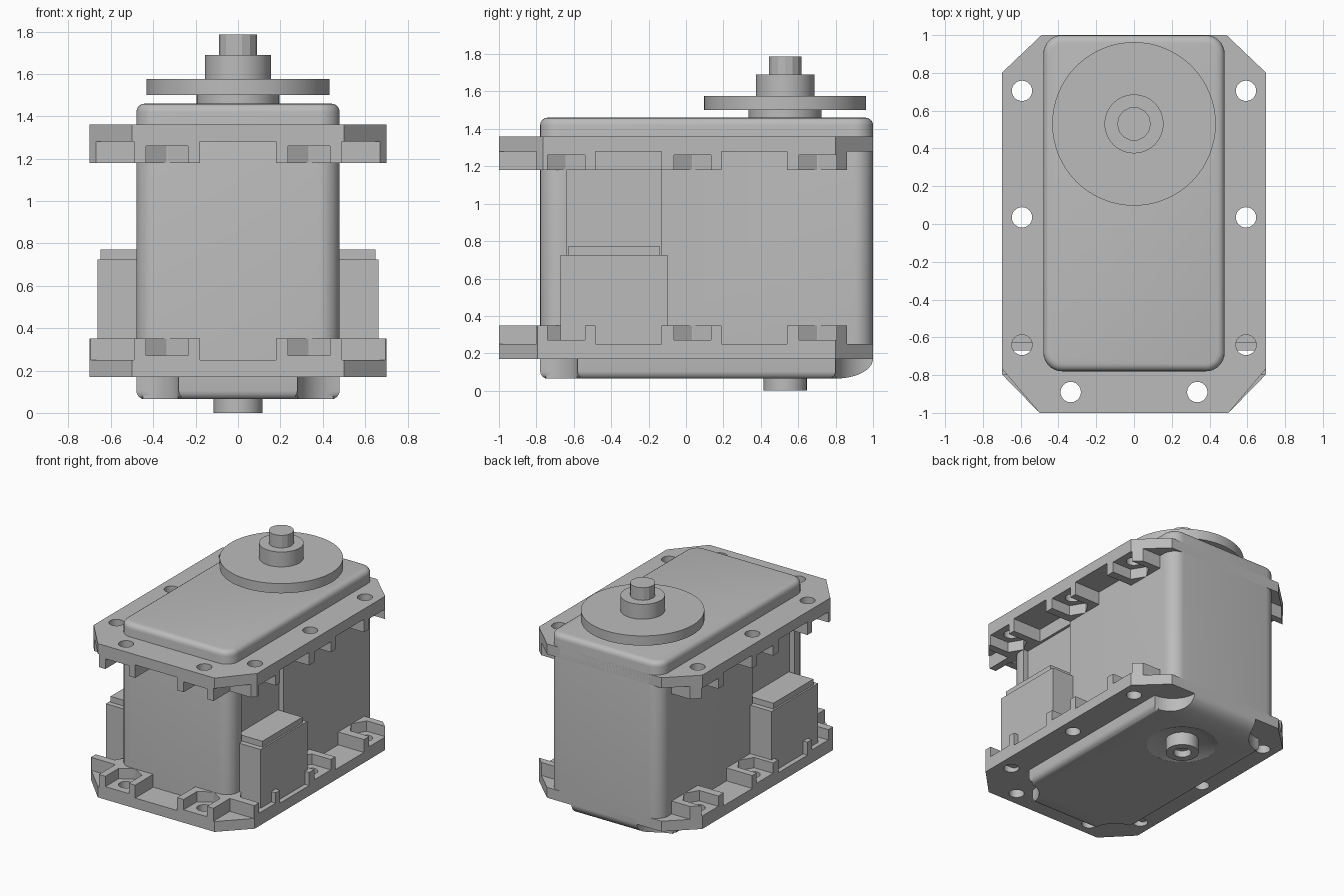
import bpy, bmesh
from math import sin, cos, pi, radians
from mathutils import Vector

default = bpy.data.objects.get("Cube")
if default:
    bpy.data.objects.remove(default, do_unlink=True)

grey = bpy.data.materials.new("plain_grey")
grey.use_nodes = True
grey.diffuse_color = (0.5, 0.5, 0.5, 1)
grey.node_tree.nodes["Principled BSDF"].inputs["Base Color"].default_value = (0.5, 0.5, 0.5, 1)

HALF, FRONT, BACK = 0.48, -0.78, 1.0     # case footprint
AXIS_Y = 0.53                            # output shaft position


def prism(bm, pts, lo, hi, sideways=False):
    """Extrude a polygon along z, or a (y, z) polygon along x."""
    def place(u, v, w):
        return (w, u, v) if sideways else (u, v, w)
    a = [bm.verts.new(place(u, v, lo)) for u, v in pts]
    b = [bm.verts.new(place(u, v, hi)) for u, v in pts]
    bm.faces.new(a[::-1])
    bm.faces.new(b)
    for i in range(len(pts)):
        j = (i + 1) % len(pts)
        bm.faces.new((a[i], a[j], b[j], b[i]))


def rect(x0, x1, y0, y1):
    return [(x0, y0), (x1, y0), (x1, y1), (x0, y1)]


def circle(x, y, r, n=24):
    return [(x + r * cos(2 * pi * i / n), y + r * sin(2 * pi * i / n)) for i in range(n)]


def mirrored(pts):
    return [(-x, y) for x, y in reversed(pts)]


def finish(bm, name, material=True):
    bmesh.ops.recalc_face_normals(bm, faces=bm.faces[:])
    mesh = bpy.data.meshes.new(name)
    bm.to_mesh(mesh)
    bm.free()
    ob = bpy.data.objects.new(name, mesh)
    bpy.context.collection.objects.link(ob)
    if material:
        mesh.materials.append(grey)
    return ob


def activate(ob):
    bpy.ops.object.select_all(action='DESELECT')
    ob.select_set(True)
    bpy.context.view_layer.objects.active = ob


def smooth(ob):
    activate(ob)
    bpy.ops.object.shade_smooth_by_angle(angle=radians(32))


def boolean(ob, tool_bm, operation='DIFFERENCE'):
    tool = finish(tool_bm, "cutter", False)
    tool.hide_render = True
    mod = ob.modifiers.new("cut", 'BOOLEAN')
    mod.object, mod.operation, mod.solver = tool, operation, 'EXACT'
    activate(ob)
    bpy.ops.object.modifier_apply(modifier=mod.name)
    bpy.data.objects.remove(tool, do_unlink=True)


def lathe(profile, segments):
    bm = bmesh.new()
    verts = [bm.verts.new((r, AXIS_Y, z)) for r, z in profile]
    edges = [bm.edges.new(pair) for pair in zip(verts, verts[1:])]
    bmesh.ops.spin(bm, geom=verts + edges, cent=(0, AXIS_Y, 0), axis=(0, 0, 1),
                   angle=2 * pi, steps=segments)
    bmesh.ops.remove_doubles(bm, verts=bm.verts[:], dist=0.0005)
    return bm


def bevel(bm, edges, width, segments):
    bmesh.ops.bevel(bm, geom=edges, offset=width, offset_type='OFFSET', segments=segments,
                    profile=0.5, affect='EDGES', clamp_overlap=False)


def level_edges(bm, z):
    return [e for e in bm.edges if all(abs(v.co.z - z) < 1e-4 for v in e.verts)]


# Main case with rounded corners and shallow side recesses
bm = bmesh.new()
prism(bm, rect(-HALF, HALF, FRONT, BACK), 0.2, 1.46)
bevel(bm, [e for e in bm.edges if abs(e.verts[0].co.z - e.verts[1].co.z) > 0.5], 0.1, 8)
bevel(bm, level_edges(bm, 1.46), 0.04, 4)
case = finish(bm, "main_case")
bm = bmesh.new()
recess = rect(0.44, 0.6, -0.64, -0.13)
for shape in (recess, mirrored(recess)):
    prism(bm, shape, 0.21, 1.3)
boolean(case, bm)
smooth(case)

# Bottom cover with scooped corners and a rolled rear edge
bm = bmesh.new()
outline = []
corners = [(-HALF, FRONT), (HALF, FRONT), (HALF, BACK), (-HALF, BACK)]
for k, (cx, cy) in enumerate(corners):
    for i in range(11):
        t = pi / 2 * (k + 1 - i / 10)
        outline.append((cx + 0.2 * cos(t), cy + 0.2 * sin(t)))
prism(bm, outline, 0.065, 0.22)
bevel(bm, level_edges(bm, 0.065), 0.04, 4)
cover = finish(bm, "bottom_cover")
bm = bmesh.new()
rolled = [(0.8 + 0.2 * sin(i * pi / 20), 0.17 - 0.105 * cos(i * pi / 20)) for i in range(11)]
prism(bm, [(-1, 0.065 - 0.02), (0.76, 0.045), (0.761, 0.065)] + rolled + [(1, 0.3), (-1, 0.3)],
      -0.8, 0.8, sideways=True)
boolean(cover, bm, 'INTERSECT')
boolean(cover, lathe([(0, 0.03), (0.25, 0.03), (0.25, 0.066), (0.165, 0.1), (0, 0.1)], 40))
smooth(cover)

# Mounting flanges: plate, raised screw bosses, nut pockets and holes
SIDE_HOLES = [-0.64, 0.035, 0.705]
HOLE_X, FRONT_X, FRONT_Y = 0.593, 0.335, -0.89


def flange(name, base, s, corner_y):
    """base is the outer plate level; s is the direction the bosses rise."""
    def slab(target, pts, t0, t1):
        prism(target, pts, *sorted((base + s * t0, base + s * t1)))

    bm = bmesh.new()
    half = [(0.5, -1), (0.7, corner_y), (0.7, 0.8), (0.49, 1)]
    slab(bm, half + mirrored(half), 0, 0.18)
    ob = finish(bm, name)

    # gaps between bosses go down to the plate
    gaps, pockets, holes = bmesh.new(), bmesh.new(), bmesh.new()
    slab(gaps, rect(-0.18, 0.18, -1.1, -0.7), 0.08, 0.3)
    slab(gaps, rect(-0.8, 0.8, 0.86, 1.1), 0.08, 0.3)
    for shape in (rect(0.46, 0.8, -0.485, -0.13), rect(0.46, 0.8, 0.19, 0.54),
                  rect(0.49, 0.8, -1.1, -0.8)):
        for pts in (shape, mirrored(shape)):
            slab(gaps, pts, 0.08, 0.3)
    boolean(ob, gaps)

    # hexagonal pockets open to the outside
    w = 0.1
    shapes = [[(FRONT_X - w, -1.1), (FRONT_X + w, -1.1), (FRONT_X + w, FRONT_Y - 0.058 + 0.11),
               (FRONT_X, FRONT_Y + 0.112), (FRONT_X - w, FRONT_Y + 0.052)]]
    shapes += [[(0.8, y - w), (0.8, y + w), (HOLE_X - 0.055, y + w),
                (HOLE_X - 0.115, y), (HOLE_X - 0.055, y - w)] for y in SIDE_HOLES]
    centres = [(FRONT_X, FRONT_Y)] + [(HOLE_X, y) for y in SIDE_HOLES]
    for shape, (x, y) in zip(shapes, centres):
        for pts in (shape, mirrored(shape)):
            slab(pockets, pts, 0.1, 0.3)
        for side in (-1, 1):
            slab(holes, circle(side * x, y, 0.054), -0.1, 0.3)
    boolean(ob, pockets)
    boolean(ob, holes)
    smooth(ob)


flange("lower_flange", 0.17, 1, -0.795)
flange("upper_flange", 1.36, -1, -0.765)

# Side connectors with a stepped cap
for side, label in ((1, "left"), (-1, "right")):
    for part, depth, y0, y1, z0, z1 in (("connector", 0.663, -0.67, -0.1, 0.2, 0.725),
                                        ("connector_cap", 0.65, -0.63, -0.14, 0.7, 0.77)):
        bm = bmesh.new()
        pts = rect(0.42, depth, y0, y1)
        prism(bm, pts if side > 0 else mirrored(pts), z0, z1)
        finish(bm, label + "_" + part)

# Output wheel with hub and collar, then the shaft end
wheel = finish(lathe([(0, 1.44), (0.195, 1.44), (0.195, 1.5), (0.433, 1.5), (0.433, 1.575),
                      (0.156, 1.575), (0.156, 1.69), (0, 1.69)], 64), "output_wheel")
smooth(wheel)
shaft = finish(lathe([(0, 1.65), (0.089, 1.65), (0.089, 1.787), (0, 1.787)], 14), "shaft_end")

# Hollow rear pivot under the case
pivot = finish(lathe([(0, 0.05), (0.062, 0.05), (0.062, 0), (0.116, 0), (0.116, 0.12),
                      (0, 0.12)], 40), "lower_pivot")
smooth(pivot)
